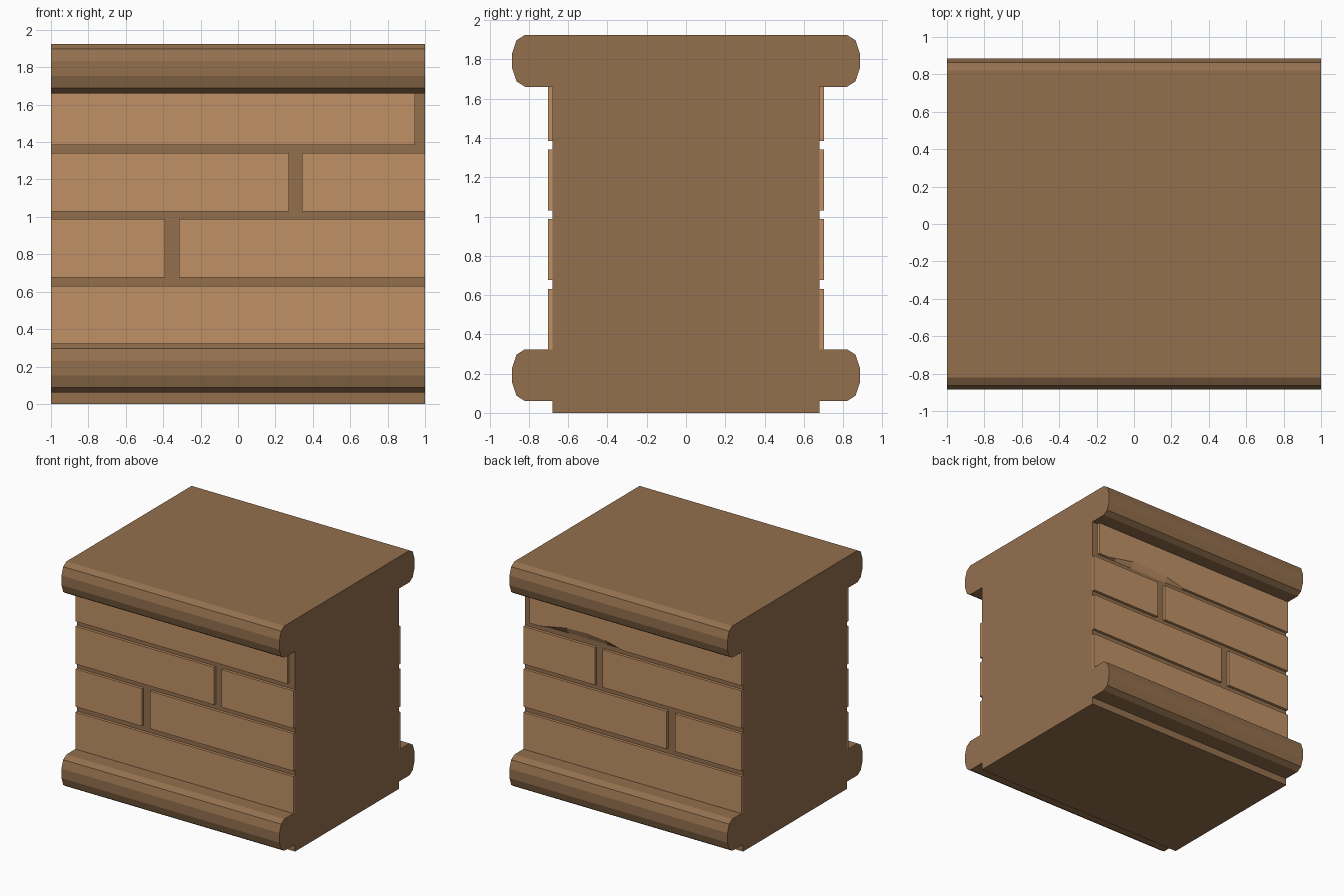
import bpy, bmesh

if "Cube" in bpy.data.objects:
    bpy.data.objects.remove(bpy.data.objects["Cube"])


def material(name, rgb):
    m = bpy.data.materials.new(name)
    m.diffuse_color = (*rgb, 1)
    m.use_nodes = True
    m.node_tree.nodes["Principled BSDF"].inputs["Base Color"].default_value = m.diffuse_color
    return m


STONE = material("brown stone", (0.296, 0.162, 0.076))
BRICK = material("light brick", (0.527, 0.283, 0.130))


def loft(name, a, b, mat):
    """Closed solid between two matching outlines."""
    bm = bmesh.new()
    va = [bm.verts.new(p) for p in a]
    vb = [bm.verts.new(p) for p in b]
    bm.faces.new(va)
    bm.faces.new(vb[::-1])
    n = len(a)
    for i in range(n):
        j = (i + 1) % n
        bm.faces.new((va[i], vb[i], vb[j], va[j]))
    bmesh.ops.recalc_face_normals(bm, faces=bm.faces)
    me = bpy.data.meshes.new(name)
    bm.to_mesh(me)
    bm.free()
    me.materials.append(mat)
    ob = bpy.data.objects.new(name, me)
    bpy.context.collection.objects.link(ob)
    return ob


# Wall body with the two rounded ledges, one continuous side profile
ledge = [(0.68, 0.0), (0.82, 0.0), (0.863, 0.027), (0.885, 0.092),
         (0.885, 0.172), (0.863, 0.237), (0.82, 0.264), (0.68, 0.264)]
half = [(0.68, 0.0)]
half += [(y, z + 0.06) for y, z in ledge]
half += [(y, z + 1.661) for y, z in ledge[:-1]]
profile = half + [(-y, z) for y, z in reversed(half)]
loft("wall_body", [(-1, y, z) for y, z in profile],
     [(1, y, z) for y, z in profile], STONE)

# Brick rows: (bottom, top, x spans)
ROWS = [
    (0.324, 0.630, [(-1, 1)]),
    (0.676, 0.988, [(-1, -0.39), (-0.315, 1)]),
    (1.030, 1.342, [(-1, 0.272), (0.343, 1)]),
    (1.384, 1.661, [(-1, 0.945)]),
]
# Worn lower edge on the back of the top row: (x, rise)
WORN = [(0.08, 0), (0.25, 0.04), (0.42, 0.055), (0.6, 0.05), (0.78, 0.015), (0.85, 0)]

for side, s in (("front", -1), ("back", 1)):
    for r, (z0, z1, spans) in enumerate(ROWS):
        for k, (x0, x1) in enumerate(spans):
            worn = WORN if (side == "back" and r == 3) else []
            inner, outer = [], []
            for x, rise in [(x0, 0)] + worn + [(x1, 0)]:
                inner.append((x, s * 0.68, z0))
                outer.append((x, s * 0.703, z0 + rise))
            for x in (x1, x0):
                inner.append((x, s * 0.68, z1))
                outer.append((x, s * 0.703, z1))
            loft(f"{side}_brick_{r + 1}_{k + 1}", inner, outer, BRICK)
